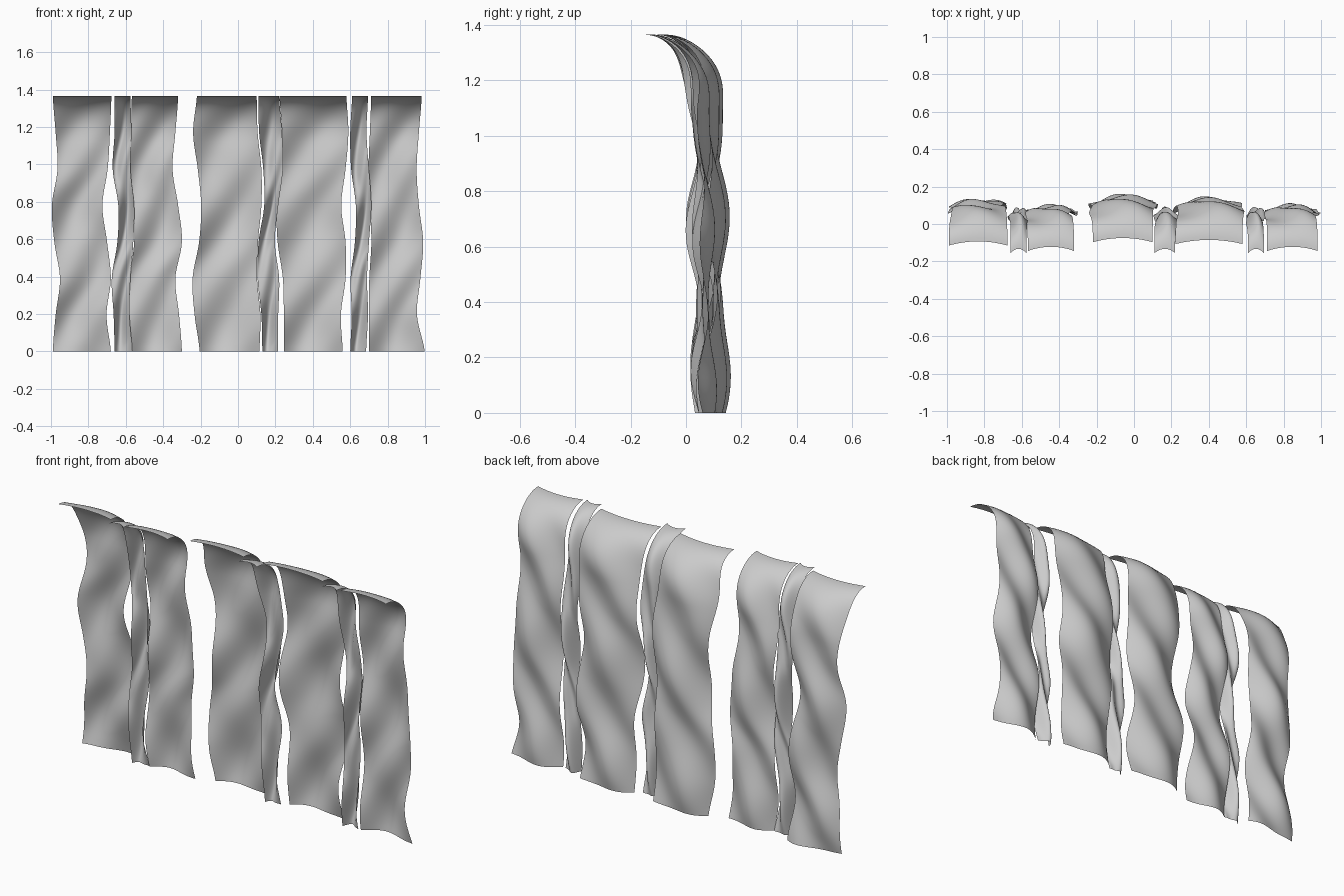
import bpy, bmesh
from math import sin, cos, pi

default_cube = bpy.data.objects.get("Cube")
if default_cube:
    bpy.data.objects.remove(default_cube, do_unlink=True)

# One plain material for every sheet
grey = bpy.data.materials.new("plain grey")
grey.use_nodes = True
colour = (0.6, 0.6, 0.6, 1)
grey.diffuse_color = colour
grey.node_tree.nodes["Principled BSDF"].inputs["Base Color"].default_value = colour

HEIGHT, BEND_START = 1.365, 1.12
COLUMNS, ROWS, BEND_ROWS = 20, 44, 16


def centre_line(row, overhang):
    """Vertical fall, then a quarter ellipse curling forward; returns y, z, bend."""
    if row <= ROWS:
        return 0, BEND_START * row / ROWS, 0
    bend = (row - ROWS) / BEND_ROWS
    angle = bend * pi / 2
    rise = HEIGHT - BEND_START
    return overhang * (cos(angle) - 1), BEND_START + rise * sin(angle), bend


def edge_position(points, z):
    """Smooth curve through evenly spaced edge positions, bottom to top."""
    last = len(points) - 1
    place = min(z / HEIGHT, 1) * last
    i = min(int(place), last - 1)
    f = place - i
    a, b, c, d = (points[max(0, min(last, i + k))] for k in (-1, 0, 1, 2))
    bend = (2 * a - 5 * b + 4 * c - d) * f + (3 * b - a - 3 * c + d) * f * f
    return (b + 0.5 * f * (c - a + bend)) / 1000


def rippled_sheet(name, depth, tip, bulge, crest, left_edge, right_edge):
    """Thin hanging sheet with wavy side edges and diagonal ripples."""
    bm = bmesh.new()
    rows = []
    for row in range(ROWS + BEND_ROWS + 1):
        y, z, bend = centre_line(row, depth - tip)
        ripple = 1 - bend * bend * (3 - 2 * bend)
        x_left = edge_position(left_edge, z)
        x_right = edge_position(right_edge, z)
        line = []
        for column in range(COLUMNS + 1):
            t = column / COLUMNS
            u = 2 * t - 1
            sag = -(0.022 + bulge * ripple) * u * u
            wave = 0.017 * cos(2 * pi * (z - crest) / 0.5 - 3 * u)
            wave += 0.008 * cos(2 * pi * (z - 0.05) / 0.7 + 2 * u)
            wave += 0.006 * u + 0.012 * (0.6 - z)
            x = x_left + (x_right - x_left) * t
            line.append(bm.verts.new((x, depth + y + sag + ripple * wave, z)))
        rows.append(line)
    for low, high in zip(rows, rows[1:]):
        for i in range(COLUMNS):
            bm.faces.new((low[i], low[i + 1], high[i + 1], high[i])).smooth = True
    mesh = bpy.data.meshes.new(name)
    bm.to_mesh(mesh)
    bm.free()
    mesh.materials.append(grey)
    sheet = bpy.data.objects.new(name, mesh)
    bpy.context.collection.objects.link(sheet)


# Right group: two wide sheets with a narrow one between
rippled_sheet("outer_right_sheet", 0.112, -0.093, 0.01, 0.80,
              left_edge=(-990, -975, -952, -982, -995, -965, -975, -990),
              right_edge=(-680, -703, -680, -700, -725, -697, -685, -677))
rippled_sheet("right_narrow_sheet", 0.062, -0.133, 0.01, 0.70,
              left_edge=(-660, -665, -675, -645, -640, -670, -660, -660),
              right_edge=(-565, -580, -575, -560, -555, -575, -570, -575))
rippled_sheet("inner_right_sheet", 0.078, -0.122, 0, 0.62,
              left_edge=(-565, -585, -580, -555, -560, -580, -570, -568),
              right_edge=(-300, -315, -335, -300, -320, -350, -335, -320))

# Centre group
rippled_sheet("centre_right_sheet", 0.134, -0.075, 0.018, 0.68,
              left_edge=(-205, -232, -243, -208, -197, -215, -240, -220),
              right_edge=(115, 120, 102, 107, 125, 125, 105, 100))
rippled_sheet("centre_narrow_sheet", 0.066, -0.133, 0.01, 0.70,
              left_edge=(130, 125, 105, 110, 140, 135, 113, 110),
              right_edge=(215, 215, 220, 197, 215, 240, 235, 220))
rippled_sheet("centre_left_sheet", 0.12, -0.085, 0.015, 0.67,
              left_edge=(245, 245, 240, 212, 207, 230, 235, 222),
              right_edge=(560, 550, 575, 575, 552, 575, 590, 580))

# Left group
rippled_sheet("left_narrow_sheet", 0.062, -0.133, 0.01, 0.65,
              left_edge=(600, 608, 602, 625, 630, 605, 600, 610),
              right_edge=(685, 695, 690, 700, 713, 700, 687, 695))
rippled_sheet("outer_left_sheet", 0.081, -0.122, 0.005, 0.60,
              left_edge=(700, 700, 702, 713, 705, 698, 705, 712),
              right_edge=(998, 957, 975, 990, 967, 955, 967, 982))
